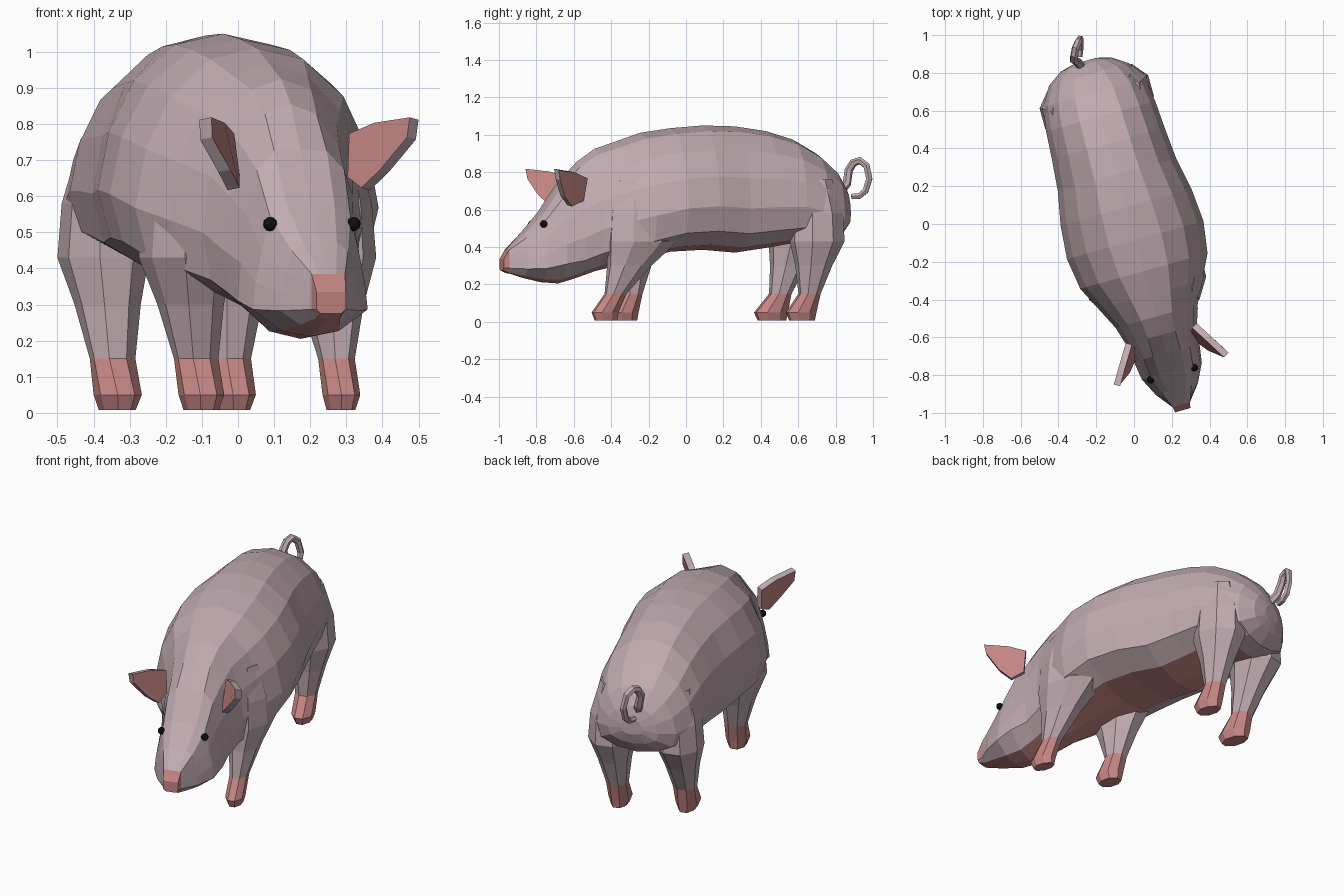
import bpy, bmesh, math
from mathutils import Vector

if "Cube" in bpy.data.objects:
    bpy.data.objects.remove(bpy.data.objects["Cube"])

T = math.radians(15.6)
S, C = math.sin(T), math.cos(T)


def P(u, v, z):
    """Animal space (u sideways, v toward the rump) to world: it stands turned."""
    return Vector((-0.015 + C * u - S * v, -0.008 + S * u + C * v, z))


def material(name, rgb):
    m = bpy.data.materials.new(name)
    m.diffuse_color = (*rgb, 1)
    m.use_nodes = True
    m.node_tree.nodes["Principled BSDF"].inputs["Base Color"].default_value = m.diffuse_color
    return m


SKIN = material("skin", (0.53, 0.41, 0.44))
PINK = material("pink", (0.56, 0.24, 0.23))
BLACK = material("black", (0.005, 0.005, 0.005))


def finish(name, bm, mats):
    bmesh.ops.recalc_face_normals(bm, faces=bm.faces)
    me = bpy.data.meshes.new(name)
    bm.to_mesh(me)
    bm.free()
    for m in mats:
        me.materials.append(m)
    ob = bpy.data.objects.new(name, me)
    bpy.context.collection.objects.link(ob)
    return ob


def loft(name, rings, is_pink):
    """Skin a list of closed rings; is_pink(ring, side) picks the colour."""
    bm = bmesh.new()
    vr = [[bm.verts.new(p) for p in r] for r in rings]
    n = len(vr[0])
    for i in range(len(vr) - 1):
        for j in range(n):
            k = (j + 1) % n
            f = bm.faces.new((vr[i][j], vr[i][k], vr[i + 1][k], vr[i + 1][j]))
            f.material_index = int(is_pink(i, j))
    bm.faces.new(vr[0]).material_index = 1
    bm.faces.new(vr[-1])
    return finish(name, bm, (SKIN, PINK))


# Body and head: boxy snout, wedge head and round trunk sections along the spine
def mirrored(half):
    return half + [(-a, b) for a, b in half[-2:0:-1]]


snout = mirrored([(0, 1), (.5, 1), (1, 1), (1, .8), (1, .5), (1, .2), (.7, 0), (0, 0)])
head = mirrored([(0, 1), (.42, .99), (.70, .89), (.84, .64), (.95, .40), (1, .20), (.5, .04), (0, 0)])
trunk = mirrored([(0, 1), (.38, .955), (.71, .805), (.91, .59), (1, .35), (.90, .15), (.5, .04), (0, 0)])
spine = [  # section, v, half width, top z, bottom z
    (snout, -1.015, .042, .335, .275), (snout, -.985, .048, .385, .262),
    (head, -.90, .115, .475, .235), (head, -.80, .165, .585, .212), (head, -.70, .18, .73, .205),
    (trunk, -.60, .195, .855, .235), (trunk, -.50, .225, .925, .27),
    (trunk, -.38, .285, .965, .30), (trunk, -.25, .35, 1.01, .33),
    (trunk, -.08, .375, 1.035, .375), (trunk, .10, .36, 1.05, .385),
    (trunk, .28, .325, 1.045, .37), (trunk, .45, .31, 1.02, .395),
    (trunk, .60, .30, .975, .42), (trunk, .73, .28, .90, .41),
    (trunk, .83, .22, .81, .43), (trunk, .885, .14, .72, .50), (trunk, .905, .06, .65, .56)]
rings = [[P(a * w, v, lo + b * (hi - lo)) for a, b in sec] for sec, v, w, hi, lo in spine]
loft("body", rings, lambda i, j: i == 0 or (j in (6, 7) and i < 14))


# Legs: eight-sided, pink feet, walking pose; tops taper away inside the trunk
def leg(name, foot_u, foot_v, hip_u, hip_v, hu, hl, toe, w):
    rows = [  # z, blend from foot to hip, v shift, half width, half length
        (.008, 0, -.02, w * .75, toe * .85), (.05, 0, -.025, w, toe),
        (.15, .1, .015, w, .06), (.30, .55, .01, w + (hu - w) * .45, .06 + (hl - .06) * .45),
        (.43, 1, 0, hu, hl), (.58, 1, 0, hu * .9, hl * .95), (.76, .9, 0, hu * .5, hl * .6)]
    rs = []
    for z, t, dv, a, b in rows:
        cu, cv = foot_u + (hip_u - foot_u) * t, foot_v + (hip_v - foot_v) * t + dv
        rs.append([P(cu + a * math.cos(q), cv + b * math.sin(q), z)
                   for q in [(k + .5) * math.pi / 4 for k in range(8)]])
    loft(name, rs, lambda i, j: i < 2)


leg("front_leg_left", -.17, -.263, -.205, -.25, .125, .18, .08, .062)
leg("front_leg_right", .176, -.465, .195, -.29, .125, .20, .075, .05)
leg("rear_leg_left", -.182, .556, -.185, .67, .125, .15, .095, .064)
leg("rear_leg_right", .17, .625, .185, .685, .125, .15, .085, .06)

# Ears: flat leaf shapes with a thick rim; eyes: small spheres
leaf = [(.18, -.60, .77), (.23, -.68, .80), (.30, -.795, .815), (.295, -.785, .76),
        (.23, -.74, .67), (.19, -.69, .62), (.17, -.62, .65)]
for side, s in (("left", -1), ("right", 1)):
    bm = bmesh.new()
    bm.faces.new([bm.verts.new(P(s * u, v, z)) for u, v, z in leaf])
    ear = finish("ear_" + side, bm, (PINK, SKIN))
    mod = ear.modifiers.new("thickness", 'SOLIDIFY')
    mod.thickness, mod.offset, mod.material_offset_rim = .035, 0, 1

    bm = bmesh.new()
    bmesh.ops.create_icosphere(bm, subdivisions=2, radius=.02)
    bmesh.ops.translate(bm, verts=bm.verts, vec=P(s * .12, -.815, .523))
    finish("eye_" + side, bm, (BLACK,))

# Tail: curled tapering tube
path = [(-.27, .82, .69), (-.30, .86, .74), (-.32, .87, .81), (-.315, .895, .85),
        (-.31, .93, .862), (-.295, .965, .835), (-.285, .98, .765), (-.285, .96, .70),
        (-.285, .925, .672), (-.29, .885, .67)]
cu = bpy.data.curves.new("tail", 'CURVE')
cu.dimensions, cu.bevel_depth, cu.bevel_resolution = '3D', .022, 1
cu.use_fill_caps = True
sp = cu.splines.new('POLY')
sp.points.add(len(path) - 1)
for i, p in enumerate(path):
    sp.points[i].co = (*p, 1)
    sp.points[i].radius = 1.1 - .04 * i
sp.use_smooth = False
cu.materials.append(SKIN)
bpy.context.collection.objects.link(bpy.data.objects.new("tail", cu))
